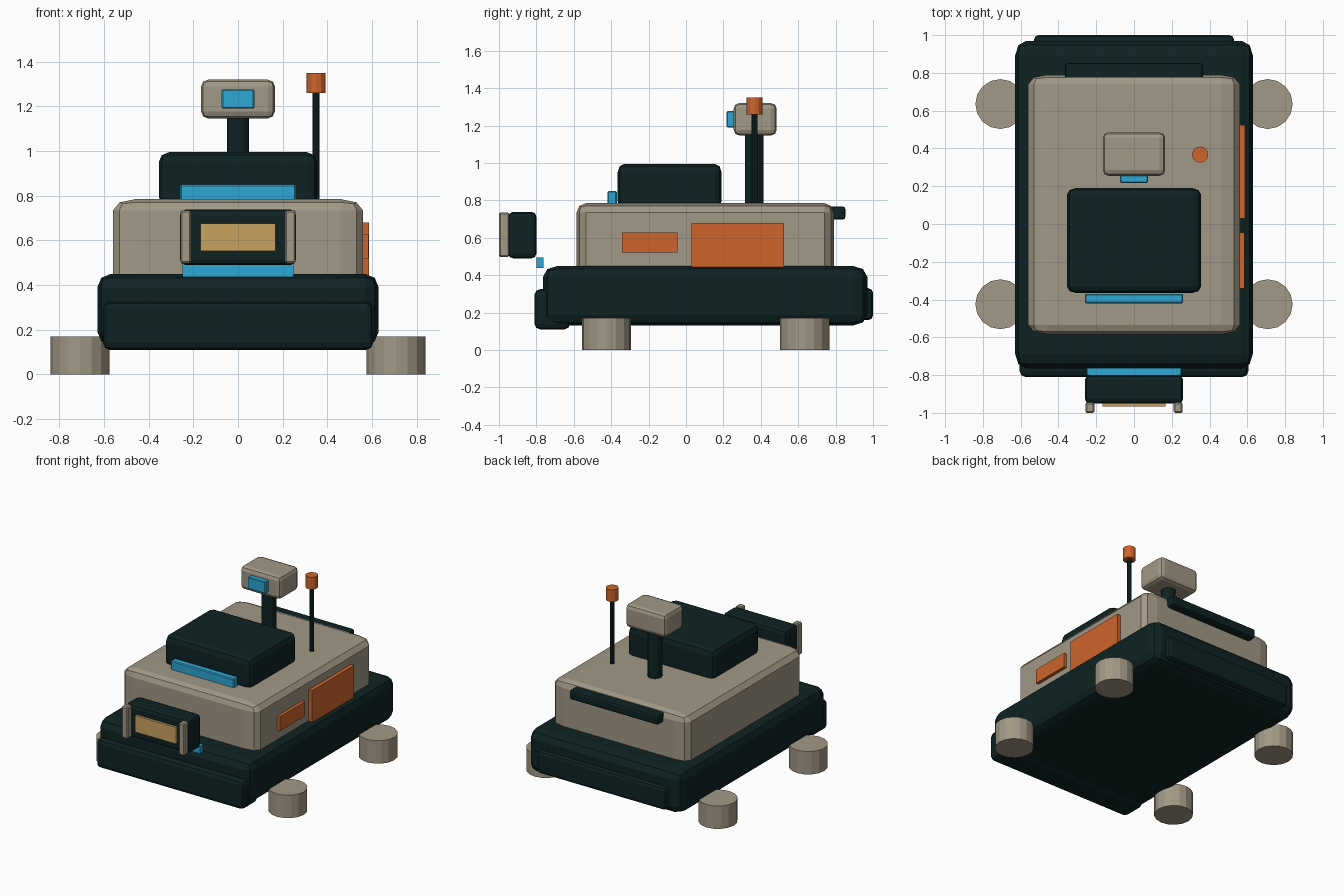
import bpy
import bmesh
from mathutils import Vector

cube = bpy.data.objects.get("Cube")
if cube:
    bpy.data.objects.remove(cube, do_unlink=True)


def material(name, rgb):
    mat = bpy.data.materials.new(name)
    mat.use_nodes = True
    mat.diffuse_color = (*rgb, 1)
    mat.node_tree.nodes["Principled BSDF"].inputs["Base Color"].default_value = (*rgb, 1)
    return mat


DARK = material("dark teal", (0.0045, 0.016, 0.017))
TAN = material("warm grey", (0.36, 0.315, 0.235))
ORANGE = material("orange", (0.62, 0.13, 0.025))
BLUE = material("bright blue", (0.027, 0.39, 0.66))
GOLD = material("pale gold", (0.59, 0.36, 0.115))


def finish(name, bm, mat):
    mesh = bpy.data.meshes.new(name)
    bm.to_mesh(mesh)
    bm.free()
    mesh.materials.append(mat)
    obj = bpy.data.objects.new(name, mesh)
    bpy.context.collection.objects.link(obj)
    return obj


def box(name, mat, x, y, z, bevel=None, segments=2):
    """Box between (low, high) pairs; bevel may differ along each axis."""
    spans = (x, y, z)
    center = Vector([(a + b) / 2 for a, b in spans])
    size = Vector([b - a for a, b in spans])
    unit = Vector(bevel) if bevel else Vector((1, 1, 1))
    bm = bmesh.new()
    bmesh.ops.create_cube(bm, size=1)
    bmesh.ops.scale(bm, verts=bm.verts, vec=[s / u for s, u in zip(size, unit)])
    if bevel:
        bmesh.ops.bevel(bm, geom=bm.edges[:], offset=1, segments=segments,
                        profile=0.5, affect='EDGES', clamp_overlap=True)
    bmesh.ops.scale(bm, verts=bm.verts, vec=unit)
    bmesh.ops.translate(bm, verts=bm.verts, vec=center)
    return finish(name, bm, mat)


def wide(half):
    return (-half, half)


def cylinder(name, mat, x, y, z, radius, sides):
    bm = bmesh.new()
    bmesh.ops.create_cone(bm, cap_ends=True, segments=sides, radius1=radius,
                          radius2=radius, depth=z[1] - z[0])
    bmesh.ops.translate(bm, verts=bm.verts, vec=(x, y, sum(z) / 2))
    return finish(name, bm, mat)


# Chassis and bumpers
box("chassis", DARK, wide(0.63), (-0.765, 0.97), (0.13, 0.45), (0.06, 0.08, 0.06))
box("front_bumper", DARK, wide(0.605), (-0.81, -0.62), (0.11, 0.325), (0.03, 0.03, 0.03))
box("rear_bumper", DARK, wide(0.53), (0.85, 1.0), (0.16, 0.33), (0.025, 0.025, 0.025))

# Four round feet
for side, x in (("left", 0.708), ("right", -0.708)):
    for end, y in (("front", -0.425), ("rear", 0.635)):
        cylinder(f"{end}_{side}_foot", TAN, x, y, (0, 0.17), 0.132, 16)

# Body, top pod and rear lip
box("body", TAN, wide(0.56), (-0.585, 0.79), (0.38, 0.785), (0.1, 0.05, 0.05))
box("top_pod", DARK, wide(0.355), (-0.365, 0.19), (0.75, 0.995), (0.045, 0.035, 0.045))
box("pod_light_bar", BLUE, wide(0.26), (-0.42, -0.37), (0.77, 0.85), (0.006, 0.006, 0.006), 1)
box("rear_lip", DARK, wide(0.365), (0.74, 0.852), (0.697, 0.768), (0.015, 0.015, 0.015))

# Front sensor unit with side posts
box("front_sensor", DARK, wide(0.26), (-0.95, -0.80), (0.49, 0.738), (0.025, 0.025, 0.025))
box("sensor_plate", GOLD, wide(0.168), (-0.967, -0.945), (0.552, 0.675))
for side, s in (("left", 1), ("right", -1)):
    box(f"{side}_sensor_post", TAN, sorted((s * 0.21, s * 0.258)), (-1.0, -0.945),
        (0.497, 0.735), (0.008, 0.008, 0.008), 1)
box("front_light_bar", BLUE, wide(0.248), (-0.80, -0.763), (0.437, 0.495))

# Orange panels on the left side
box("large_side_panel", ORANGE, (0.54, 0.588), (0.03, 0.525), (0.437, 0.68))
box("small_side_panel", ORANGE, (0.54, 0.584), (-0.342, -0.045), (0.52, 0.627))

# Mast with camera head
cylinder("mast", DARK, 0, 0.365, (0.77, 1.17), 0.05, 12)
box("mast_head", TAN, wide(0.165), (0.255, 0.485), (1.147, 1.32), (0.03, 0.03, 0.03))
box("mast_lens", BLUE, wide(0.073), (0.217, 0.262), (1.19, 1.277), (0.005, 0.005, 0.005), 1)

# Antenna with beacon cap
cylinder("antenna_rod", DARK, 0.35, 0.367, (0.785, 1.27), 0.016, 8)
cylinder("antenna_beacon", ORANGE, 0.35, 0.367, (1.26, 1.35), 0.043, 12)
